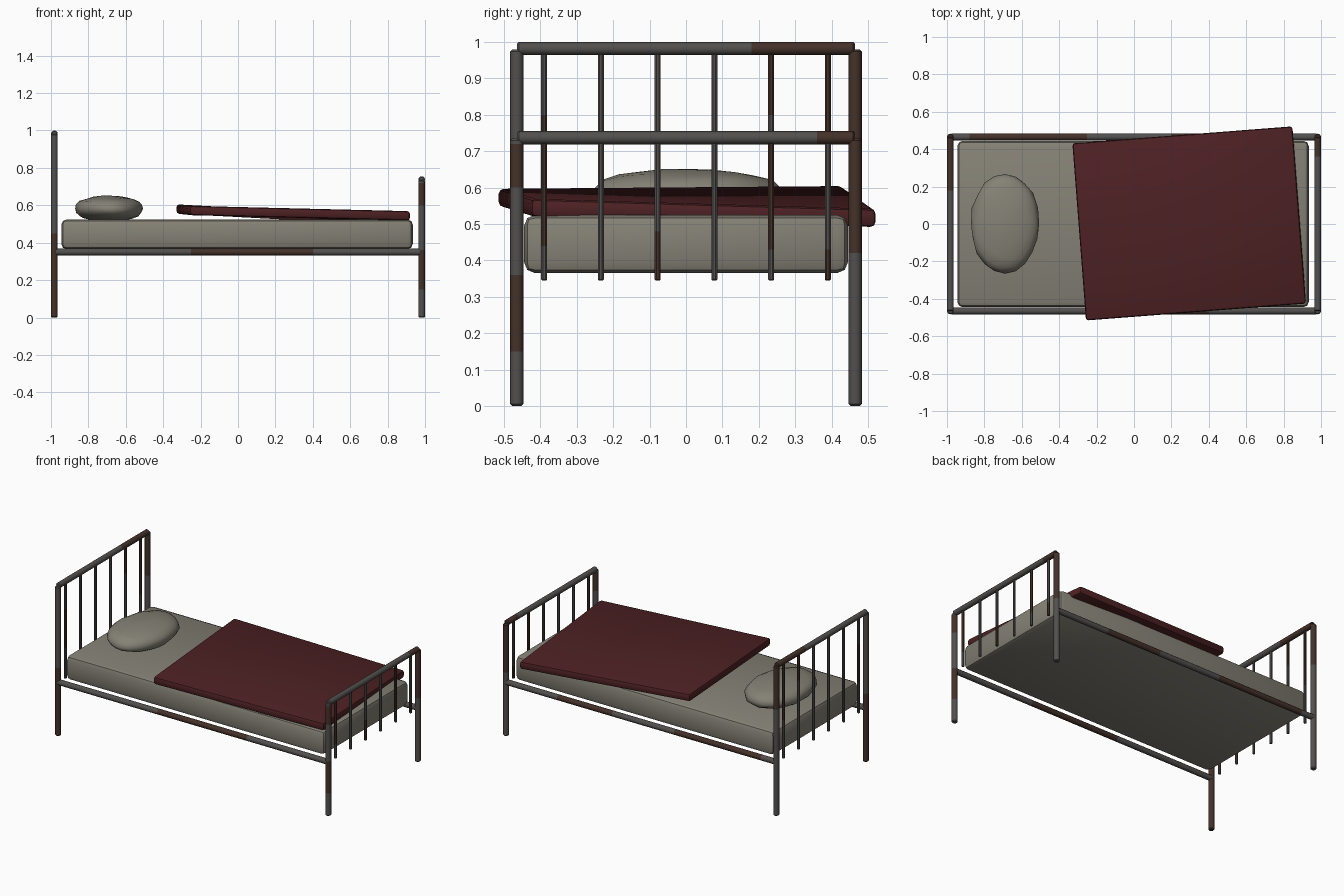
import bpy, bmesh, math, random
from mathutils import Vector

random.seed(4)
if "Cube" in bpy.data.objects:
    bpy.data.objects.remove(bpy.data.objects["Cube"])


def material(name, rgb):
    m = bpy.data.materials.new(name)
    m.use_nodes = True
    m.diffuse_color = (*rgb, 1)
    m.node_tree.nodes["Principled BSDF"].inputs["Base Color"].default_value = (*rgb, 1)
    return m


IRON = material("dark iron", (0.085, 0.08, 0.078))
RUST = material("brown rust", (0.058, 0.031, 0.023))
LINEN = material("grey linen", (0.235, 0.22, 0.18))
WOOL = material("dark red wool", (0.075, 0.015, 0.017))


def finish(name, bm, mats, angle=40):
    bmesh.ops.recalc_face_normals(bm, faces=bm.faces)
    mesh = bpy.data.meshes.new(name)
    bm.to_mesh(mesh)
    bm.free()
    obj = bpy.data.objects.new(name, mesh)
    bpy.context.collection.objects.link(obj)
    for m in mats:
        mesh.materials.append(m)
    bpy.ops.object.select_all(action="DESELECT")
    obj.select_set(True)
    bpy.context.view_layer.objects.active = obj
    bpy.ops.object.shade_smooth_by_angle(angle=math.radians(angle))
    return obj


def pipe(name, start, end, radius, rust=(), sides=12):
    """Round bar with chamfered ends; rust lists spans along its axis in world units."""
    start, end = Vector(start), Vector(end)
    d = (end - start).normalized()
    length = (end - start).length
    axis = max(range(3), key=lambda i: abs(d[i]))
    u = d.orthogonal().normalized()
    v = d.cross(u)
    chamfer = radius * 0.3
    cuts = {e - start[axis] for span in rust for e in span}
    stops = [(0, radius - chamfer), (chamfer, radius)]
    stops += [(c, radius) for c in sorted(cuts) if chamfer < c < length - chamfer]
    stops += [(length - chamfer, radius), (length, radius - chamfer)]
    bm = bmesh.new()
    rings = []
    for t, r in stops:
        angles = [math.tau * (i + 0.5) / sides for i in range(sides)]
        rings.append([bm.verts.new(start + d * t + (u * math.cos(a) + v * math.sin(a)) * r)
                      for a in angles])
    for a, b in zip(rings, rings[1:]):
        for i in range(sides):
            j = (i + 1) % sides
            bm.faces.new((a[i], a[j], b[j], b[i]))
    bm.faces.new(rings[0])
    bm.faces.new(rings[-1])
    for f in bm.faces:
        p = f.calc_center_median()[axis]
        f.material_index = int(any(lo < p < hi for lo, hi in rust))
    return finish(name, bm, [IRON, RUST])


def soft_box(name, size, bevel, segments, mat):
    bm = bmesh.new()
    bmesh.ops.create_cube(bm, size=1)
    bmesh.ops.scale(bm, vec=size, verts=bm.verts)
    bmesh.ops.bevel(bm, geom=bm.edges[:], offset=bevel, segments=segments,
                    profile=0.5, affect="EDGES")
    return finish(name, bm, [mat])


X, Y, R = 0.982, 0.465, 0.018

# Posts
pipe("head_post_right", (-X, -Y, 0), (-X, -Y, 0.98), R, [(-1, 0.45)])
pipe("head_post_left", (-X, Y, 0), (-X, Y, 0.98), R, [(0.7, 2)])
pipe("foot_post_right", (X, -Y, 0), (X, -Y, 0.735), R, [(0.15, 0.36), (0.6, 0.72)])
pipe("foot_post_left", (X, Y, 0), (X, Y, 0.735), R, [(0.42, 2)])

# Cross rails at the two ends
pipe("head_rail", (-X, -Y, 0.982), (-X, Y, 0.982), R, [(0.18, 1)])
pipe("foot_rail", (X, -Y, 0.737), (X, Y, 0.737), R, [(0.36, 1)])

# Long side rails
pipe("side_rail_right", (-X, -Y, 0.35), (X, -Y, 0.35), R, [(-0.25, 0.4)])
pipe("side_rail_left", (-X, Y, 0.35), (X, Y, 0.35), R, [(-0.88, -0.25), (0.2, 0.6)])

# Spindles, with rust on some of them
head_rust = {0: (0.55, 0.8), 4: (0.8, 1), 5: (0.6, 1)}
foot_rust = {0: (0.44, 1), 2: (0, 0.48), 4: (0.43, 1), 5: (0, 0.43)}
for end, x, top, spots in (("head", -X, 0.98, head_rust), ("foot", X, 0.737, foot_rust)):
    for i in range(6):
        y = -0.39 + 0.156 * i
        pipe(f"{end}_spindle_{i + 1}", (x, y, 0.345), (x, y, top), 0.009,
             [spots[i]] if i in spots else [], sides=8)

# Mattress
mattress = soft_box("mattress", (1.88, 0.89, 0.16), 0.03, 2, LINEN)
mattress.location = (-0.005, 0, 0.445)

# Blanket, turned slightly and sagging toward one corner
blanket = soft_box("blanket", (1.18, 0.95, 0.05), 0.014, 2, WOOL)
for vert in blanket.data.vertices:
    s, t = vert.co.x / 0.59, vert.co.y / 0.475
    vert.co.z += -0.023 * s - 0.005 * t - 0.009 * s * t
blanket.location = (0.295, 0.003, 0.553)
blanket.rotation_euler.z = math.radians(4.4)

# Lumpy pillow
bm = bmesh.new()
bmesh.ops.create_icosphere(bm, subdivisions=3, radius=1)
for vert in bm.verts:
    n = vert.co.copy()
    lump = 1 + random.uniform(-0.025, 0.025)
    z = math.copysign(abs(n.z) ** 0.85, n.z)
    vert.co = Vector((n.x * 0.183, n.y * 0.267, z * 0.07)) * lump
pillow = finish("pillow", bm, [LINEN], 60)
pillow.location = (-0.69, 0.003, 0.582)
